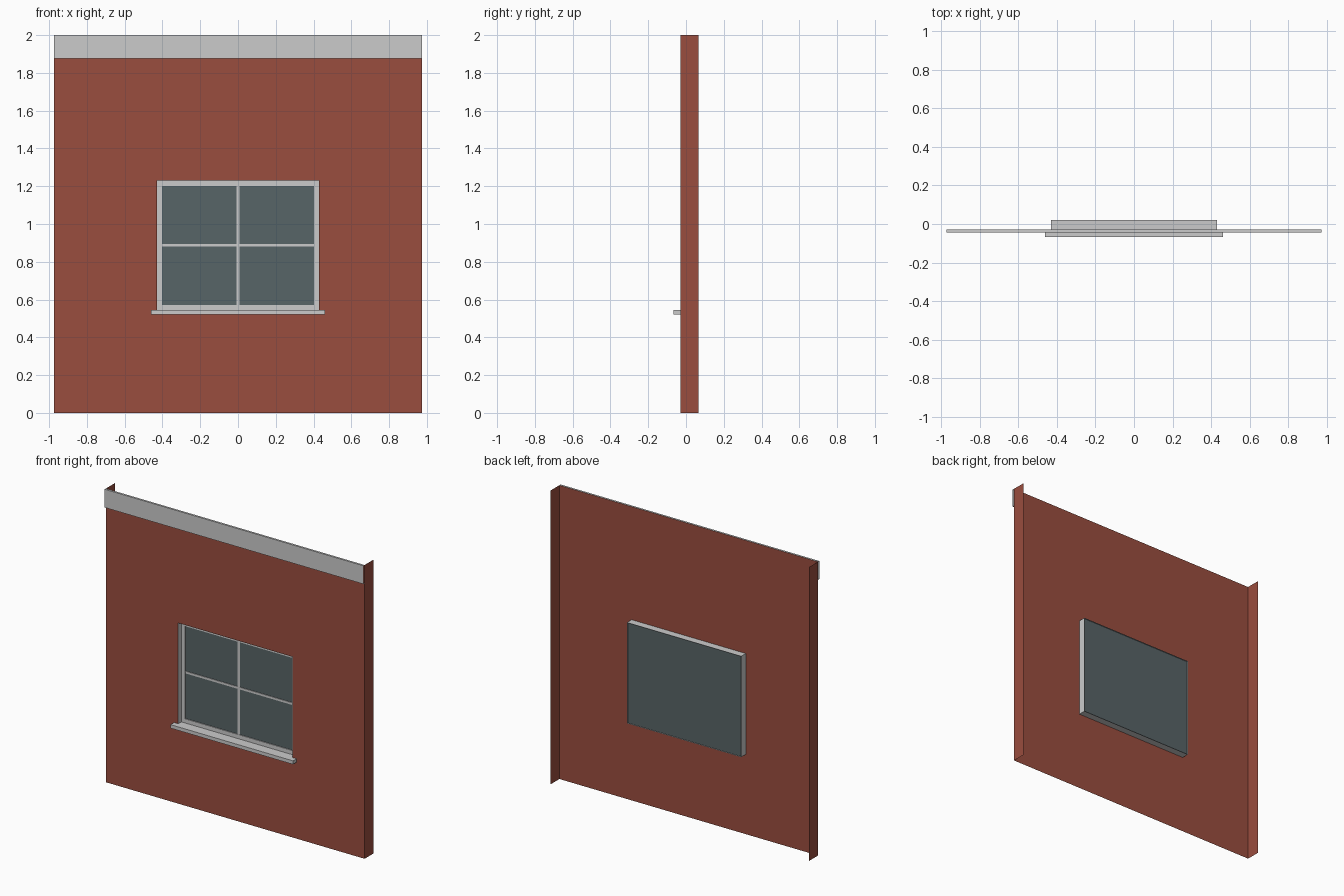
import bpy, bmesh

if "Cube" in bpy.data.objects:
    bpy.data.objects.remove(bpy.data.objects["Cube"])

W, H = 0.974, 2.0                             # wall half width, height
FRONT, BACK = -0.029, 0.067                   # wall face, rear of side returns
X0, X1, Z0, Z1 = -0.43, 0.43, 0.543, 1.23     # window opening
FRAME_Y, GLASS_Y, REAR_Y = 0.006, 0.012, 0.021


def material(name, rgb):
    m = bpy.data.materials.new(name)
    m.diffuse_color = (*rgb, 1)
    m.use_nodes = True
    m.node_tree.nodes["Principled BSDF"].inputs["Base Color"].default_value = m.diffuse_color
    return m


def finish(name, bm, mat=None):
    bmesh.ops.remove_doubles(bm, verts=bm.verts, dist=1e-5)
    me = bpy.data.meshes.new(name)
    bm.to_mesh(me)
    bm.free()
    ob = bpy.data.objects.new(name, me)
    bpy.context.collection.objects.link(ob)
    if mat:
        me.materials.append(mat)
    return ob


def quad(bm, *pts):
    bm.faces.new([bm.verts.new(p) for p in pts])


def box(name, x, y, z, open_sides=()):
    """Box from ranges; faces whose normal is in open_sides are left out."""
    bm = bmesh.new()
    bmesh.ops.create_cube(bm, size=1)
    bm.normal_update()
    drop = [f for f in bm.faces if tuple(round(c) for c in f.normal) in open_sides]
    bmesh.ops.delete(bm, geom=drop, context='FACES')
    for v in bm.verts:
        v.co = [r[0] if c < 0 else r[1] for c, r in zip(v.co, (x, y, z))]
    return finish(name, bm)


def ring(inset, y):
    return [(X0 + inset, y, Z0 + inset), (X1 - inset, y, Z0 + inset),
            (X1 - inset, y, Z1 - inset), (X0 + inset, y, Z1 - inset)]


brick = material("brick_red", (0.323, 0.075, 0.049))
pane = material("glass_grey", (0.097, 0.128, 0.135))

# Wall sheet: 3 x 3 panels without the middle one, plus the side returns
bm = bmesh.new()
xs, zs = (-W, X0, X1, W), (0, Z0, Z1, H)
for i in range(3):
    for j in range(3):
        if (i, j) != (1, 1):
            quad(bm, (xs[i], FRONT, zs[j]), (xs[i + 1], FRONT, zs[j]),
                 (xs[i + 1], FRONT, zs[j + 1]), (xs[i], FRONT, zs[j + 1]))
for j in range(3):
    quad(bm, (W, FRONT, zs[j]), (W, BACK, zs[j]), (W, BACK, zs[j + 1]), (W, FRONT, zs[j + 1]))
    quad(bm, (-W, BACK, zs[j]), (-W, FRONT, zs[j]), (-W, FRONT, zs[j + 1]), (-W, BACK, zs[j + 1]))
finish("wall", bm, brick)

# Window reveal and recessed frame, lofted between rectangular rings
for name, profile in (("window_reveal", [(0, FRONT), (0, REAR_Y)]),
                      ("window_frame", [(0, FRAME_Y), (0.028, FRAME_Y), (0.028, GLASS_Y)])):
    bm = bmesh.new()
    for a, b in zip(profile, profile[1:]):
        ra, rb = ring(*a), ring(*b)
        for k in range(4):
            n = (k + 1) % 4
            quad(bm, ra[k], ra[n], rb[n], rb[k])
    finish(name, bm)

# Glass closes the window box, just inside its rear rim
bm = bmesh.new()
quad(bm, *ring(0, GLASS_Y))
finish("glass", bm, pane)

# Glazing bars, open at the back where they meet the glass
rear = ((0, 1, 0),)
bar_y = (FRAME_Y + 0.002, GLASS_Y)
box("vertical_bar", (-0.008, 0.008), bar_y, (Z0 + 0.028, Z1 - 0.028), rear)
box("horizontal_bar", (X0 + 0.028, X1 - 0.028), bar_y, (0.88, 0.895), rear)

# Sill and top band
box("window_sill", (-0.461, 0.461), (-0.067, FRONT), (0.52, 0.544), rear)
box("top_band", (-W, W), (-0.043, FRONT), (1.876, H), ((0, 1, 0), (1, 0, 0), (-1, 0, 0)))
